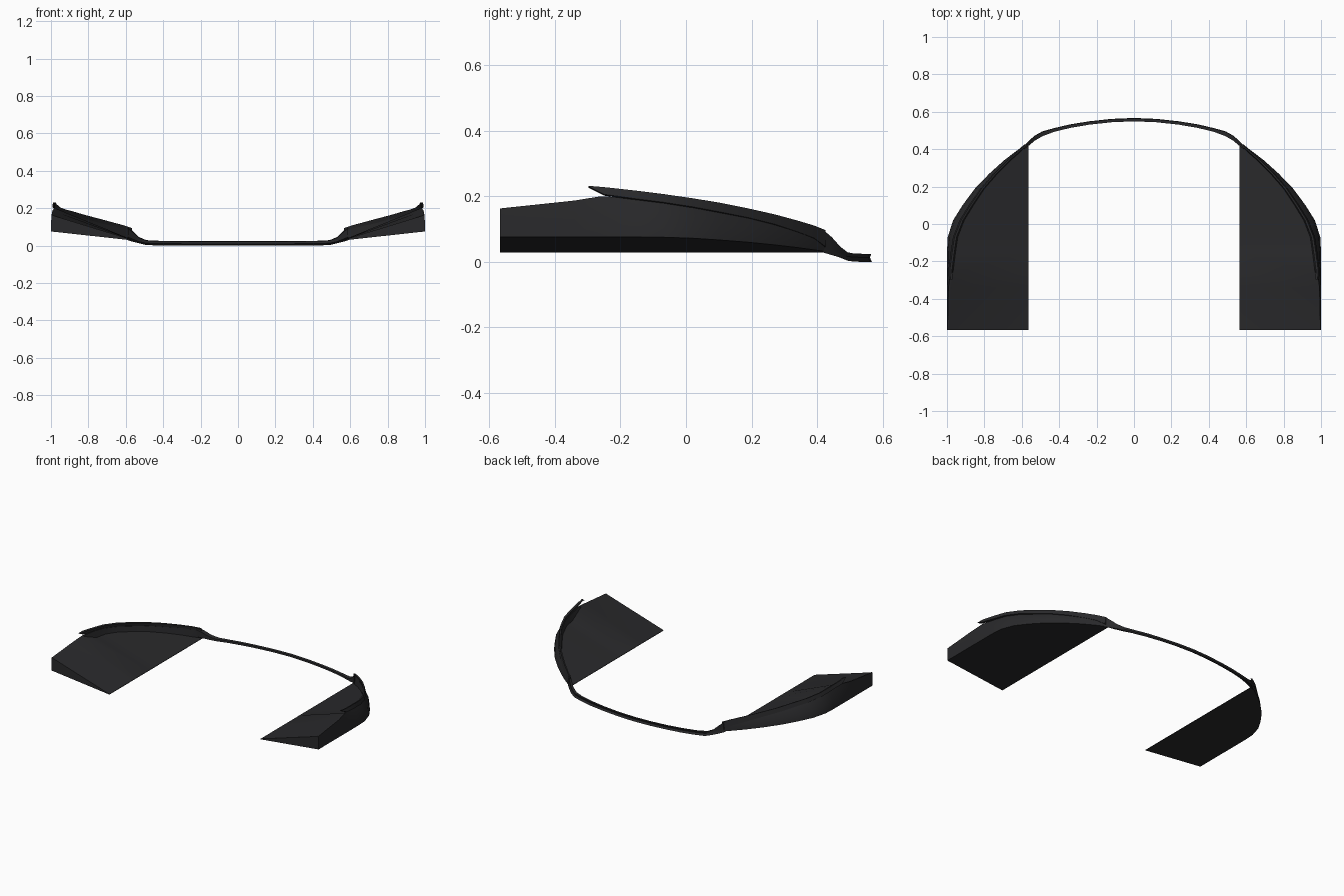
import bpy, bmesh

black = bpy.data.materials.new("black_plastic")
black.diffuse_color = (0.022, 0.022, 0.024, 1)


def loft(name, sections):
    """Skin closed sections in order, cap the first and last, mirror across x."""
    bm = bmesh.new()
    rings = [[bm.verts.new(p) for p in s] for s in sections]
    n = len(rings[0])
    for a, b in zip(rings, rings[1:]):
        for i in range(n):
            j = (i + 1) % n
            bm.faces.new((a[i], a[j], b[j], b[i]))
    for ring in (rings[0], rings[-1]):
        bm.faces.new(ring)
    bmesh.ops.remove_doubles(bm, verts=bm.verts, dist=0.0005)
    bmesh.ops.recalc_face_normals(bm, faces=bm.faces)
    me = bpy.data.meshes.new(name)
    bm.to_mesh(me)
    bm.free()
    ob = bpy.data.objects.new(name, me)
    bpy.context.collection.objects.link(ob)
    me.materials.append(black)
    m = ob.modifiers.new("mirror", 'MIRROR')
    m.use_clip = True
    bpy.ops.object.select_all(action='DESELECT')
    bpy.context.view_layer.objects.active = ob
    ob.select_set(True)
    bpy.ops.object.shade_smooth_by_angle(angle=0.5)
    return ob


INNER = 0.565

# side wings: wedge floor and sloped top, closed by a curved outer wall
# stations: y, outer x, inset of the upper edge, height of the upper edge
wing = [(-0.567, 1.0, 0.003, 0.163), (-0.34, 1.0, 0.008, 0.187),
        (-0.26, 1.0, 0.018, 0.20), (-0.15, 1.0, 0.032, 0.195),
        (-0.07, 0.996, 0.04, 0.185), (0.02, 0.967, 0.046, 0.17),
        (0.10, 0.917, 0.045, 0.155), (0.19, 0.85, 0.038, 0.14),
        (0.27, 0.773, 0.03, 0.12), (0.34, 0.695, 0.022, 0.105),
        (0.39, 0.63, 0.014, 0.09), (0.43, 0.572, 0.004, 0.07)]
sections = []
for y, x, inset, z in wing:
    zb = 0.03 + 0.105 * (x - INNER)
    xr = x - inset
    zs = min(z, 0.03 + 0.31 * (xr - 0.014 - INNER))
    if y < -0.2:
        zs = z - 0.004
    sections.append([(INNER, y, 0.028), (x, y, zb),
                     (x - inset * 0.2, y, zb + 0.5 * (z - zb)), (xr, y, z),
                     (xr - 0.006, y, z), (max(xr - 0.014, INNER), y, max(zs, 0.03)),
                     (INNER, y, 0.031)])
loft("side_wing", sections)

# raised rim running along the top of each wall and ending in a point
rim = [(-0.298, 0.981, 0.232, 0.002), (-0.25, 0.985, 0.228, 0.022),
       (-0.15, 0.972, 0.217, 0.025), (-0.07, 0.96, 0.207, 0.025),
       (0.02, 0.925, 0.194, 0.026), (0.10, 0.876, 0.181, 0.028),
       (0.19, 0.815, 0.163, 0.028), (0.27, 0.746, 0.145, 0.03),
       (0.34, 0.676, 0.126, 0.034), (0.39, 0.62, 0.111, 0.038),
       (0.425, 0.578, 0.097, 0.05)]
loft("wall_rim", [[(x, y, z), (x + 0.008, y, z - h), (x - 0.004, y, z - h - 0.004),
                   (x - 0.012, y, z - 0.004)] for y, x, z, h in rim])

# slim front lip bowing across between the wings
# stations: x, outer y, width, bottom z, top z
lip = [(0.0, 0.567, 0.018, 0.005, 0.024), (0.12, 0.562, 0.018, 0.005, 0.024),
       (0.24, 0.549, 0.018, 0.005, 0.024), (0.34, 0.533, 0.019, 0.005, 0.025),
       (0.43, 0.512, 0.02, 0.006, 0.026), (0.49, 0.495, 0.026, 0.008, 0.029),
       (0.53, 0.473, 0.027, 0.013, 0.046), (0.56, 0.447, 0.026, 0.02, 0.075),
       (0.588, 0.42, 0.022, 0.028, 0.098)]
sections = []
for x, y, w, z0, z1 in lip:
    t = z1 - z0
    sections.append([(x, y - w, z0 + 0.25 * t), (x, y, z0 - (0.005 if x < 0.5 else 0)),
                     (x, y - 0.006, z0 + 0.45 * t), (x, y - 0.002, z1),
                     (x, y - w, z1 - 0.1 * t)])
ob = loft("front_lip", sections)
# open the lip on the centre line so both halves join
bm = bmesh.new()
bm.from_mesh(ob.data)
bmesh.ops.delete(bm, geom=[f for f in bm.faces if all(abs(v.co.x) < 1e-4 for v in f.verts)],
                 context='FACES_ONLY')
bm.to_mesh(ob.data)
bm.free()
